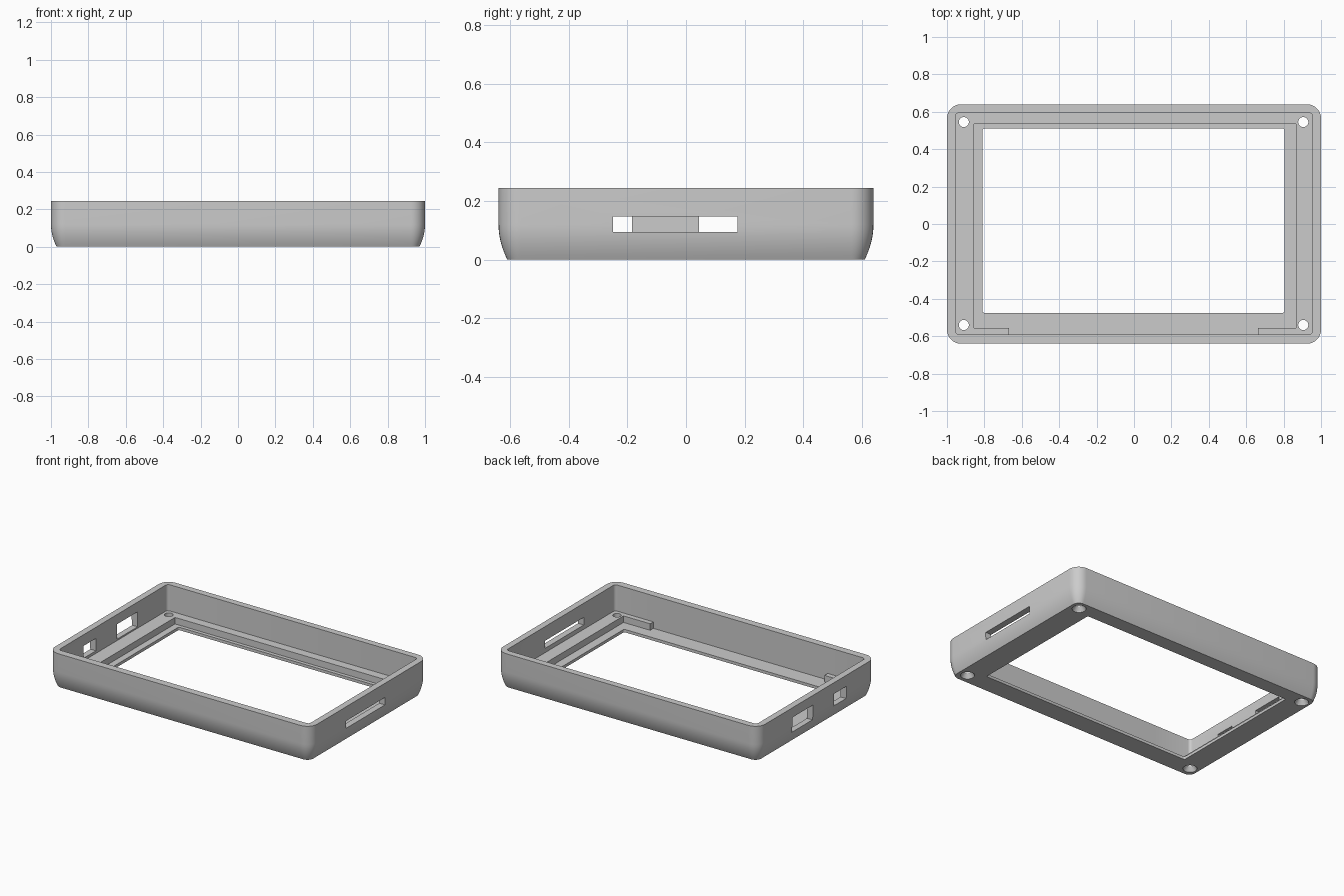
import bpy, math

cube = bpy.data.objects.get("Cube")
if cube:
    bpy.data.objects.remove(cube, do_unlink=True)

grey = bpy.data.materials.new("light grey plastic")
grey.use_nodes = True
grey.diffuse_color = (0.6, 0.6, 0.6, 1)
grey.node_tree.nodes["Principled BSDF"].inputs["Base Color"].default_value = (0.6, 0.6, 0.6, 1)


def ring(x0, x1, y0, y1, r, z, seg=8):
    """Rounded rectangle of points at height z."""
    pts = []
    centres = [(x1 - r, y1 - r), (x0 + r, y1 - r), (x0 + r, y0 + r), (x1 - r, y0 + r)]
    for q, (cx, cy) in enumerate(centres):
        for i in range(seg + 1):
            a = math.pi / 2 * (q + i / seg)
            pts.append((cx + r * math.cos(a), cy + r * math.sin(a), z))
    return pts


def circle(x, y, r, z, n=32):
    return [(x + r * math.cos(2 * math.pi * i / n),
             y + r * math.sin(2 * math.pi * i / n), z) for i in range(n)]


def loft(name, rings):
    """Closed solid through a stack of equal rings."""
    n = len(rings[0])
    faces = [list(range(n))[::-1], [(len(rings) - 1) * n + i for i in range(n)]]
    for k in range(len(rings) - 1):
        for i in range(n):
            j = (i + 1) % n
            faces.append([k * n + i, k * n + j, (k + 1) * n + j, (k + 1) * n + i])
    mesh = bpy.data.meshes.new(name)
    mesh.from_pydata([p for r in rings for p in r], [], faces)
    mesh.materials.append(grey)
    obj = bpy.data.objects.new(name, mesh)
    bpy.context.collection.objects.link(obj)
    return obj


def block(name, x0, x1, y0, y1, z0, z1, r=0.005):
    return loft(name, [ring(x0, x1, y0, y1, r, z, 4) for z in (z0, z1)])


def box(name, x0, x1, y0, y1, z0, z1):
    rect = [(x0, y0), (x1, y0), (x1, y1), (x0, y1)]
    return loft(name, [[(x, y, z) for x, y in rect] for z in (z0, z1)])


# Outer shell: lower sides curve inward to the base
HEIGHT, BEND, LEDGE, FLOOR = 0.245, 0.12, 0.065, 0.02
rings = []
for k in range(9):
    t = k / 8
    d = 0.03 * (1 - t) ** 2
    rings.append(ring(-1 + d, 1 - d, -0.64 + d, 0.64 - d, 0.075 - d, BEND * t))
rings.append(ring(-1, 1, -0.64, 0.64, 0.075, HEIGHT))
case = loft("bezel_case", rings)

# Main cavity, stepped recess and screen opening
cutters = [
    block("cavity", -0.955, 0.955, -0.59, 0.595, LEDGE, 0.4, 0.02),
    box("recess", -0.855, 0.865, -0.555, 0.535, FLOOR, 0.3),
    box("front_recess", -0.668, 0.662, -0.59, 0.4, FLOOR, 0.32),
    block("screen_opening", -0.81, 0.805, -0.475, 0.51, -0.1, 0.34, 0.01),
    # Side wall ports
    box("card_slot", 0.9, 1.1, -0.25, 0.175, 0.095, 0.147),
    box("large_port", -1.1, -0.9, 0.045, 0.27, 0.075, 0.178),
    box("small_port", -1.1, -0.9, -0.32, -0.185, 0.083, 0.168),
]
# Countersunk screw holes
for x in (-0.91, 0.905):
    for y in (-0.54, 0.545):
        cutters.append(loft("screw_hole", [circle(x, y, r, z) for r, z in
                       ((0.044, -0.02), (0.044, 0.005), (0.027, 0.03), (0.027, 0.15))]))

bpy.ops.object.select_all(action='DESELECT')
case.select_set(True)
bpy.context.view_layer.objects.active = case
for cutter in cutters:
    mod = case.modifiers.new(cutter.name, 'BOOLEAN')
    mod.operation = 'DIFFERENCE'
    mod.solver = 'EXACT'
    mod.object = cutter
    bpy.ops.object.modifier_apply(modifier=mod.name)
    bpy.data.objects.remove(cutter, do_unlink=True)

bpy.ops.object.shade_smooth_by_angle(angle=math.radians(30))
